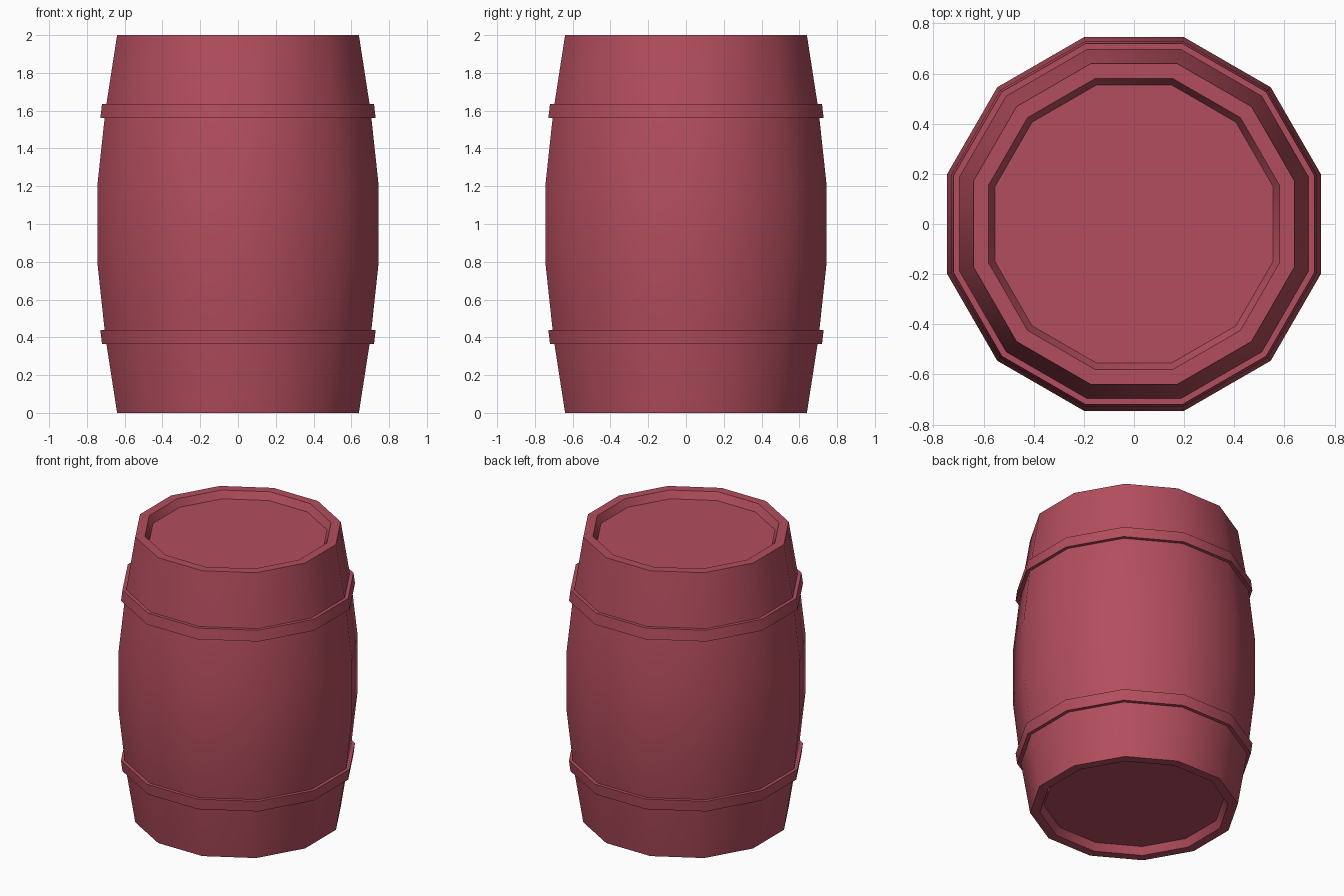
import bpy, bmesh, math

if "Cube" in bpy.data.objects:
    bpy.data.objects.remove(bpy.data.objects["Cube"])

SIDES = 12
mat = bpy.data.materials.new("red_wood")
mat.diffuse_color = (0.45, 0.075, 0.11, 1)
mat.use_nodes = True
mat.node_tree.nodes["Principled BSDF"].inputs["Base Color"].default_value = mat.diffuse_color


def lathe(name, profile, closed=False):
    """Revolve (flat-side half width, z) points into a 12-sided solid."""
    bm = bmesh.new()
    rings = []
    for half, z in profile:
        r = half / math.cos(math.pi / SIDES)
        angles = [2 * math.pi * (i + 0.5) / SIDES for i in range(SIDES)]
        rings.append([bm.verts.new((r * math.cos(a), r * math.sin(a), z)) for a in angles])
    pairs = list(zip(rings, rings[1:]))
    if closed:
        pairs.append((rings[-1], rings[0]))
    else:
        bm.faces.new(rings[0])
        bm.faces.new(rings[-1])
    for a, b in pairs:
        for i in range(SIDES):
            j = (i + 1) % SIDES
            bm.faces.new((a[i], a[j], b[j], b[i]))
    bmesh.ops.recalc_face_normals(bm, faces=bm.faces)
    mesh = bpy.data.meshes.new(name)
    bm.to_mesh(mesh)
    bm.free()
    mesh.materials.append(mat)
    ob = bpy.data.objects.new(name, mesh)
    bpy.context.collection.objects.link(ob)
    bpy.ops.object.select_all(action='DESELECT')
    ob.select_set(True)
    bpy.context.view_layer.objects.active = ob
    bpy.ops.object.shade_smooth_by_angle(angle=math.radians(35))
    return ob


# Bulging body with a recessed head at each end
lower = [(0.555, 0.05), (0.58, 0.0), (0.64, 0.0), (0.702, 0.4), (0.745, 0.8)]
upper = [(h, 2 - z) for h, z in reversed(lower)]
lathe("barrel_body", lower + upper)

# Hoops follow the taper of the body
hoop = [(0.696, 0.365), (0.72, 0.365), (0.729, 0.44), (0.705, 0.44)]
lathe("lower_hoop", hoop, closed=True)
lathe("upper_hoop", [(h, 2 - z) for h, z in hoop], closed=True)
